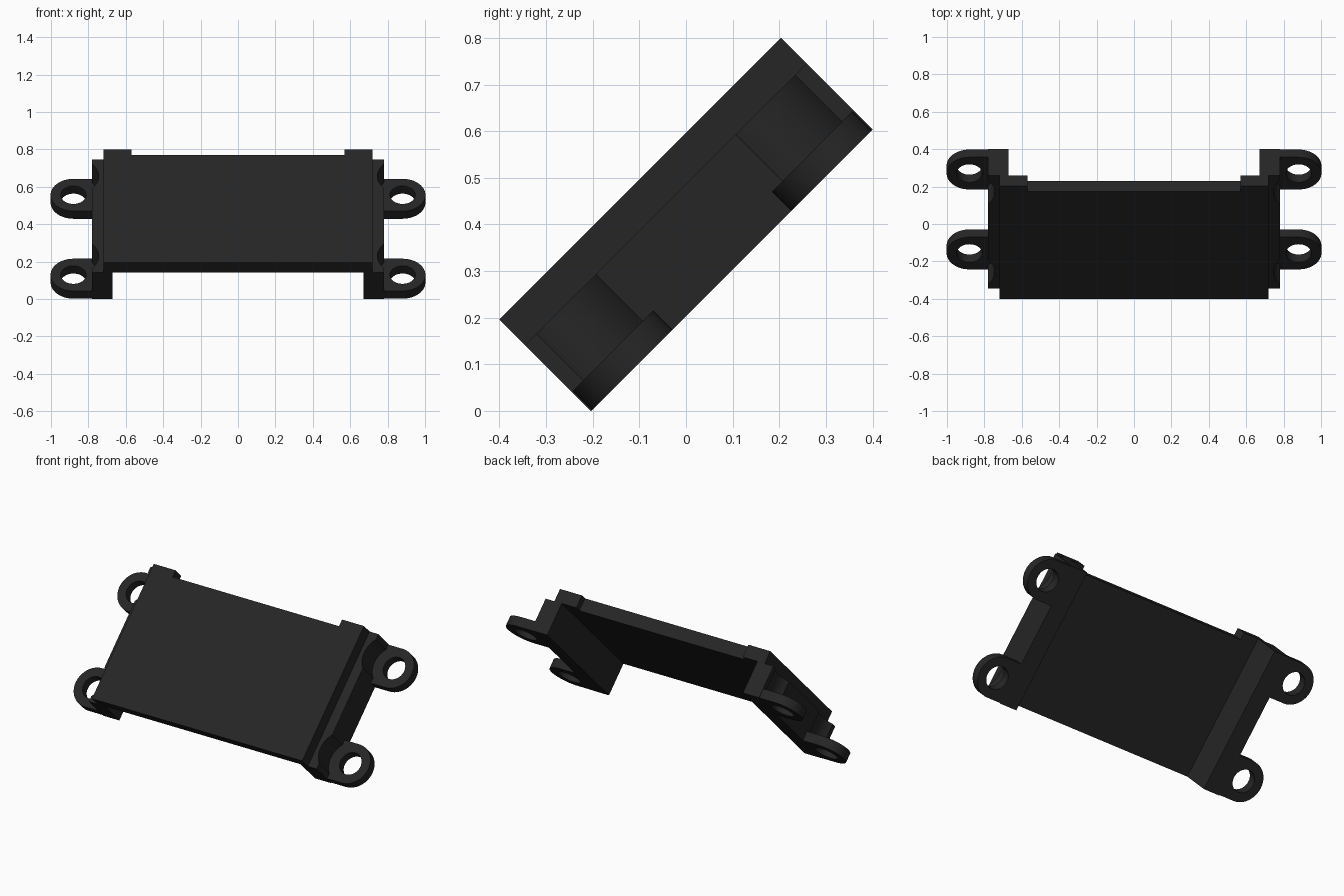
import bpy, bmesh, math
from mathutils import Matrix, Vector

if "Cube" in bpy.data.objects:
    bpy.data.objects.remove(bpy.data.objects["Cube"])

# Built flat (x across, y along, z thickness), then tilted 45 degrees and lifted
TILT = Matrix.Translation((0, 0, 0.4)) @ Matrix.Rotation(math.radians(45), 4, 'X')
L, H = 0.427, 0.139           # half length, half height
STEP, LUG_TOP = 0.061, -0.081  # ledge height, top of the lugs
LUG_X, LUG_Y = 0.88, 0.302     # lug hole centre

black = bpy.data.materials.new("matte_black")
black.diffuse_color = (0.019, 0.019, 0.019, 1)
black.use_nodes = True
black.node_tree.nodes["Principled BSDF"].inputs["Base Color"].default_value = black.diffuse_color


def prism(name, outline, vec):
    """Extrude a closed outline of 3D points along vec."""
    bm = bmesh.new()
    face = bm.faces.new([bm.verts.new(p) for p in outline])
    ext = bmesh.ops.extrude_face_region(bm, geom=[face])
    bmesh.ops.translate(bm, vec=Vector(vec),
                        verts=[v for v in ext["geom"] if isinstance(v, bmesh.types.BMVert)])
    bmesh.ops.recalc_face_normals(bm, faces=bm.faces)
    mesh = bpy.data.meshes.new(name)
    bm.to_mesh(mesh)
    bm.free()
    mesh.materials.append(black)
    ob = bpy.data.objects.new(name, mesh)
    bpy.context.collection.objects.link(ob)
    return ob


def arc(cx, cy, z, r, a0, a1, n, closed=False):
    steps = n if closed else n - 1
    return [(cx + r * math.cos(a0 + (a1 - a0) * i / steps),
             cy + r * math.sin(a0 + (a1 - a0) * i / steps), z) for i in range(n)]


def cut(ob, cutter):
    mod = ob.modifiers.new("cut", 'BOOLEAN')
    mod.operation, mod.solver, mod.object = 'DIFFERENCE', 'EXACT', cutter
    bpy.context.view_layer.objects.active = ob
    bpy.ops.object.modifier_apply(modifier=mod.name)
    bpy.data.objects.remove(cutter)


def finish(ob):
    ob.matrix_world = TILT
    bpy.ops.object.select_all(action='DESELECT')
    ob.select_set(True)
    bpy.context.view_layer.objects.active = ob
    bpy.ops.object.shade_smooth_by_angle(angle=math.radians(30))


# Cover plate with stepped side walls, one channel profile
half = [(0.72, H), (0.72, STEP), (0.78, STEP), (0.78, -H), (0.67, -H), (0.67, STEP)]
profile = half + [(-x, z) for x, z in reversed(half)]
body = prism("cover_plate", [(x, -L, z) for x, z in profile], (0, 2 * L, 0))

# Shallow notch along the upper edge
cut(body, prism("notch_cutter", [(-0.57, 0.385, -0.3), (0.57, 0.385, -0.3),
                                 (0.57, 0.5, -0.3), (-0.57, 0.5, -0.3)], (0, 0, 0.6)))

# Screw lugs, with rounded screw clearance cut into the walls above them
for sx, side in ((-1, "left"), (1, "right")):
    for sy, end in ((-1, "lower"), (1, "upper")):
        cx, cy = sx * LUG_X, sy * LUG_Y
        cut(body, prism("clearance_cutter",
                        arc(cx, cy, LUG_TOP, 0.135, 0, math.tau, 64, True), (0, 0, 0.16)))
        mid = 0 if sx > 0 else math.pi
        rim = arc(cx, cy, -H, 0.122, mid - math.pi / 2, mid + math.pi / 2, 25)
        root = [(sx * 0.78, rim[-1][1], -H), (sx * 0.78, rim[0][1], -H)]
        lug = prism(f"{side}_{end}_lug", rim + root, (0, 0, LUG_TOP + H))
        cut(lug, prism("hole_cutter",
                       arc(cx, cy, -0.3, 0.068, 0, math.tau, 40, True), (0, 0, 0.5)))
        finish(lug)

finish(body)
